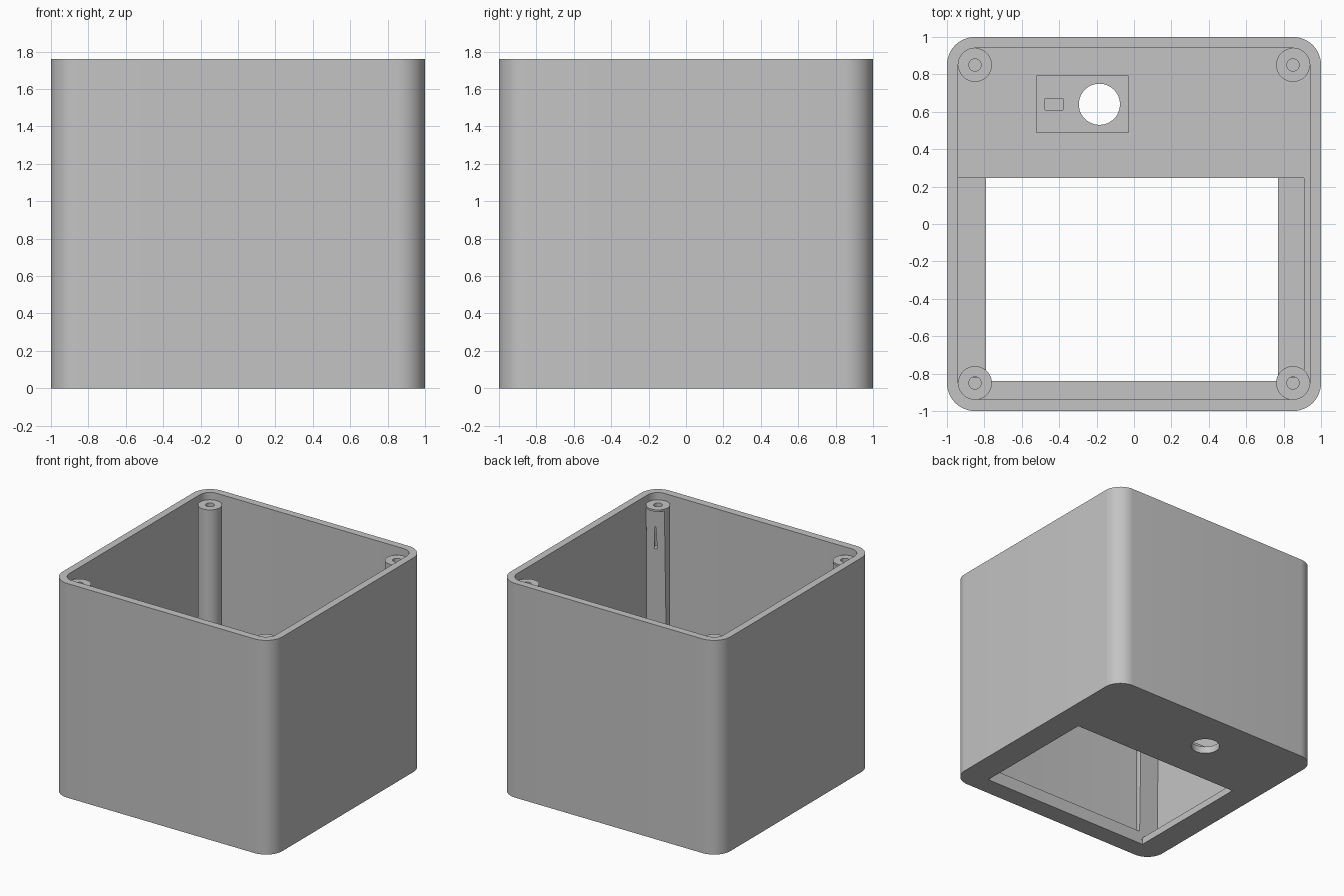
import bpy, bmesh, math

if "Cube" in bpy.data.objects:
    bpy.data.objects.remove(bpy.data.objects["Cube"], do_unlink=True)

HEIGHT, FLOOR, LEDGE, POST_TOP = 1.76, 0.107, 0.058, 1.70
CORNER = 0.85          # corner arc centres, shared by the posts
POST_R, SCREW_R = 0.09, 0.033

grey = bpy.data.materials.new("plain_grey")
grey.use_nodes = True
colour = (0.55, 0.55, 0.55, 1)
grey.diffuse_color = colour
grey.node_tree.nodes["Principled BSDF"].inputs["Base Color"].default_value = colour


def rounded_rect(x0, x1, y0, y1, r, steps=12):
    """Outline of a rectangle with rounded corners."""
    if r == 0:
        return [(x0, y0), (x1, y0), (x1, y1), (x0, y1)]
    centres = [(x1 - r, y1 - r), (x0 + r, y1 - r), (x0 + r, y0 + r), (x1 - r, y0 + r)]
    points = []
    for q, (cx, cy) in enumerate(centres):
        for i in range(steps + 1):
            a = (q + i / steps) * math.pi / 2
            points.append((cx + r * math.cos(a), cy + r * math.sin(a)))
    return points


def circle(cx, cy, r, n=48):
    return [(cx + r * math.cos(2 * math.pi * i / n), cy + r * math.sin(2 * math.pi * i / n))
            for i in range(n)]


def prism(name, outline, z0, z1):
    """Extrude an outline upward from z0 to z1."""
    bm = bmesh.new()
    face = bm.faces.new([bm.verts.new((x, y, z0)) for x, y in outline])
    top = bmesh.ops.extrude_face_region(bm, geom=[face])["geom"]
    bmesh.ops.translate(bm, vec=(0, 0, z1 - z0),
                        verts=[v for v in top if isinstance(v, bmesh.types.BMVert)])
    bmesh.ops.recalc_face_normals(bm, faces=bm.faces)
    mesh = bpy.data.meshes.new(name)
    bm.to_mesh(mesh)
    bm.free()
    mesh.materials.append(grey)
    obj = bpy.data.objects.new(name, mesh)
    bpy.context.collection.objects.link(obj)
    return obj


def cut(obj, cutter):
    """Subtract a cutter, then remove it."""
    cutter.hide_render = True
    mod = obj.modifiers.new("cut", 'BOOLEAN')
    mod.operation, mod.solver, mod.object = 'DIFFERENCE', 'EXACT', cutter
    bpy.context.view_layer.objects.active = obj
    bpy.ops.object.modifier_apply(modifier=mod.name)
    bpy.data.objects.remove(cutter, do_unlink=True)


def smooth(obj):
    bpy.ops.object.select_all(action='DESELECT')
    obj.select_set(True)
    bpy.context.view_layer.objects.active = obj
    bpy.ops.object.shade_smooth_by_angle(angle=math.radians(30))


# Open-topped case with rounded corners
case = prism("case", rounded_rect(-1, 1, -1, 1, 0.15), 0, HEIGHT)
cut(case, prism("cavity", rounded_rect(-0.94, 0.94, -0.937, 0.94, 0.09), FLOOR, HEIGHT + 0.2))

# Screen seat and window in the floor
cut(case, prism("screen_seat", rounded_rect(-0.94, 0.91, -0.84, 0.245, 0), LEDGE, FLOOR + 0.05))
cut(case, prism("window", rounded_rect(-0.79, 0.77, -0.84, 0.245, 0), -0.1, FLOOR + 0.1))

# Sensor seat, its small notch and the round opening
cut(case, prism("sensor_seat", rounded_rect(-0.52, -0.03, 0.49, 0.79, 0), LEDGE, FLOOR + 0.05))
cut(case, prism("sensor_notch", rounded_rect(-0.475, -0.38, 0.61, 0.67, 0), 0.03, FLOOR + 0.05))
cut(case, prism("sensor_hole", circle(-0.185, 0.64, 0.11), -0.1, FLOOR + 0.1))
smooth(case)

# Screw posts in the corners
for side, sx in (("left", 1), ("right", -1)):
    for end, sy in (("front", -1), ("back", 1)):
        cx, cy = sx * CORNER, sy * CORNER
        post = prism(f"{end}_{side}_post", circle(cx, cy, POST_R), LEDGE - 0.02, POST_TOP)
        if end == "front":
            # Sloping flat that clears the screen
            relief = prism("relief", rounded_rect(cx - 0.2, cx + 0.2, cy + 0.01, cy + 0.2, 0),
                           0, POST_TOP - 0.015)
            for v in relief.data.vertices:
                if v.co.z > 1 and v.co.y < cy + 0.1:
                    v.co.y += 0.025
            cut(post, relief)
        cut(post, prism("screw_hole", circle(cx, cy, SCREW_R, 24), POST_TOP - 0.35, POST_TOP + 0.1))
        smooth(post)
